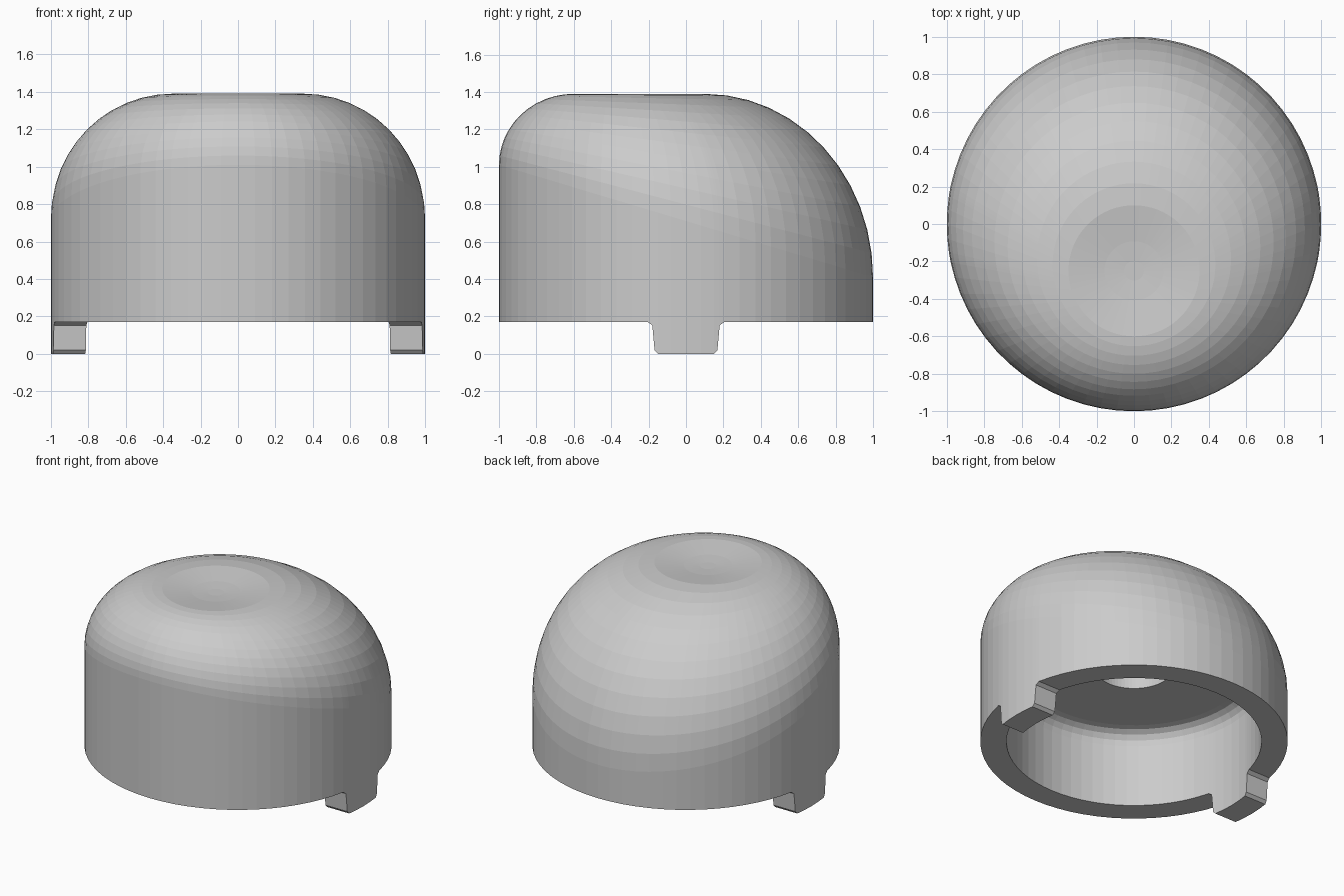
import bpy, bmesh
from math import asin, sin, cos, pi

if "Cube" in bpy.data.objects:
    bpy.data.objects.remove(bpy.data.objects["Cube"])

RIM, TOP, INNER, CEIL = 0.17, 1.39, 0.83, 0.715
# Tab side profile: half width (y) and height of the lower edge
TAB = [(0.0, 0.0), (0.08, 0.0), (0.15, 0.0), (0.168, 0.02), (0.18, 0.152), (0.205, RIM)]


def quarter(radius):
    """Columns from the side tab round to the back: (angle, bottom z)."""
    cols = [(asin(y / radius), z) for y, z in TAB]
    n = 14
    cols += [(0.29 + (pi / 2 - 0.29) * i / n, RIM) for i in range(n + 1)]
    return cols


def full_circle(radius):
    """Mirror the quarter to all four sides."""
    q = quarter(radius)
    half = q + [(pi - a, z) for a, z in reversed(q[:-1])]
    return half + [(2 * pi - a, z) for a, z in reversed(half[1:-1])]


outer, inner = full_circle(1.0), full_circle(INNER)
rings = []

# Outer wall and rim, following the tabs
rings.append([(cos(a), sin(a), z) for a, z in outer])
rings.append([(cos(a), sin(a), RIM + 0.03) for a, z in outer])

# Lopsided dome: sloping shoulder line blended to an off-centre top
CY, FLAT, STEPS = -0.25, 0.35, 12
for i in range(STEPS + 1):
    t = pi / 2 * i / STEPS
    ring = []
    for a, _ in outer:
        wx, wy = cos(a), sin(a)
        fx, fy = FLAT * cos(a), CY + FLAT * sin(a)
        wz = 0.71 - 0.3 * wy
        k = cos(t)
        ring.append((fx + (wx - fx) * k, fy + (wy - fy) * k, wz + (TOP - wz) * sin(t)))
    rings.append(ring)

# Shallow finger dish in the top
for f, dip in ((0.75, 0.01), (0.45, 0.022), (0.15, 0.028)):
    rings.append([(FLAT * f * cos(a), CY + FLAT * f * sin(a), TOP - dip) for a, _ in outer])

# Inside: wall, rounded corner, ceiling and centre socket
inside = [[(INNER * cos(a), INNER * sin(a), z) for a, z in inner]]
profile = [(INNER, RIM + 0.03)]
profile += [(INNER - 0.1 + 0.1 * cos(pi / 8 * i), CEIL - 0.1 + 0.1 * sin(pi / 8 * i)) for i in range(5)]
profile += [(0.25, CEIL), (0.25, 1.05)]
for r, z in profile:
    inside.append([(r * cos(a), r * sin(a), z) for a, _ in inner])

bm = bmesh.new()


def add_rings(data):
    """Bridge successive rings and cap the last one."""
    made = [[bm.verts.new(p) for p in ring] for ring in data]
    for lo, hi in zip(made, made[1:]):
        bridge(lo, hi)
    bm.faces.new(made[-1])
    return made[0]


def bridge(lo, hi):
    n = len(lo)
    for i in range(n):
        j = (i + 1) % n
        bm.faces.new((lo[i], lo[j], hi[j], hi[i]))


bridge(add_rings(rings), add_rings(inside))
bmesh.ops.recalc_face_normals(bm, faces=bm.faces)

mesh = bpy.data.meshes.new("domed_cap")
bm.to_mesh(mesh)
bm.free()
cap = bpy.data.objects.new("domed_cap", mesh)
bpy.context.collection.objects.link(cap)
